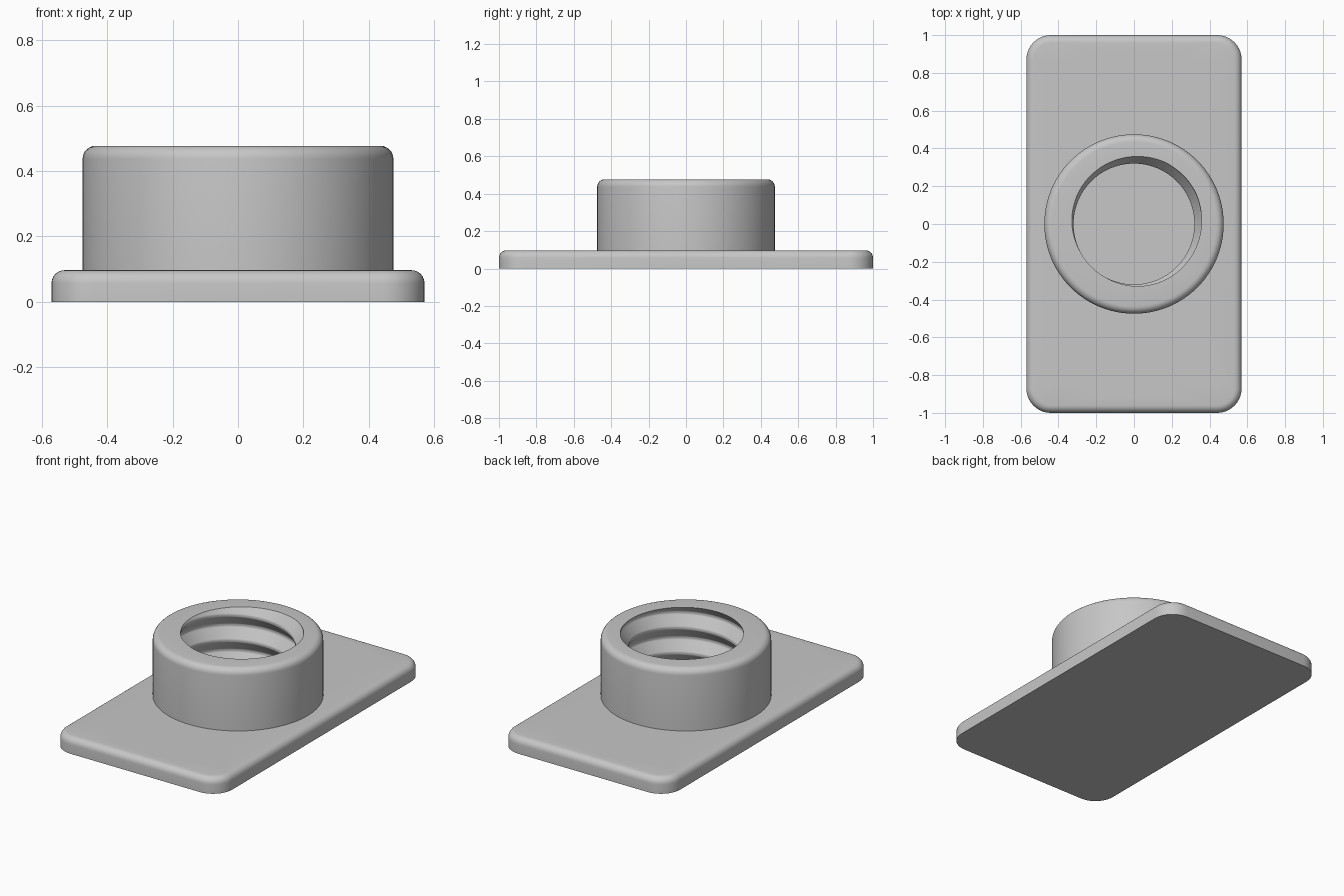
import bpy, bmesh
from math import sin, cos, pi, radians, atan2, sqrt, dist
from mathutils import Vector
from mathutils.geometry import delaunay_2d_cdt

if "Cube" in bpy.data.objects:
    bpy.data.objects.remove(bpy.data.objects["Cube"], do_unlink=True)

grey = bpy.data.materials.new("plain_grey")
grey.use_nodes = True
COLOUR = (0.57, 0.57, 0.57, 1)
grey.diffuse_color = COLOUR
grey.node_tree.nodes["Principled BSDF"].inputs["Base Color"].default_value = COLOUR

PLATE_TOP, SOCKET_TOP = 0.097, 0.477
FILLET_STEPS = 6


def finish(bm, name):
    bmesh.ops.remove_doubles(bm, verts=bm.verts, dist=1e-5)
    bmesh.ops.recalc_face_normals(bm, faces=bm.faces)
    mesh = bpy.data.meshes.new(name)
    bm.to_mesh(mesh)
    bm.free()
    mesh.materials.append(grey)
    obj = bpy.data.objects.new(name, mesh)
    bpy.context.collection.objects.link(obj)
    bpy.ops.object.select_all(action='DESELECT')
    obj.select_set(True)
    bpy.context.view_layer.objects.active = obj
    bpy.ops.object.shade_smooth_by_angle(angle=radians(30))


def bridge(bm, a, b):
    """Join two closed rings of equal length with quads."""
    for i in range(len(a)):
        j = (i + 1) % len(a)
        bm.faces.new((a[i], a[j], b[j], b[i]))


def outline(arcs, offset):
    """Points of a closed outline made of arcs, grown by an offset."""
    points = []
    for cx, cy, r, start, end, count in arcs:
        for i in range(count + 1):
            a = start + (end - start) * i / count
            p = (cx + (r + offset) * cos(a), cy + (r + offset) * sin(a))
            if not points or dist(p, points[-1]) > 1e-4:
                points.append(p)
    return points


def wall(bm, arcs, fillet, side):
    """Upright wall with a rounded top edge; returns its bottom and top outlines."""
    levels = [(0, 0)]
    if fillet:
        for i in range(FILLET_STEPS + 1):
            a = pi / 2 * i / FILLET_STEPS
            levels.append((side * fillet * (1 - cos(a)), PLATE_TOP - fillet * (1 - sin(a))))
    else:
        levels.append((0, PLATE_TOP))
    outlines = [outline(arcs, d) for d, z in levels]
    rings = [[bm.verts.new((x, y, z)) for x, y in points]
             for points, (d, z) in zip(outlines, levels)]
    for lower, upper in zip(rings, rings[1:]):
        bridge(bm, lower, upper)
    return outlines[0], outlines[-1]


def cap(bm, outlines, z):
    """Flat sheet inside the first outline, with the others as holes."""
    points, edges = [], []
    for loop in outlines:
        first, n = len(points), len(loop)
        points += [Vector(p) for p in loop]
        edges += [(first + i, first + (i + 1) % n) for i in range(n)]
    coords, _, faces, *_ = delaunay_2d_cdt(points, edges, [], 2, 1e-6)
    verts = [bm.verts.new((p.x, p.y, z)) for p in coords]
    for face in faces:
        bm.faces.new([verts[i] for i in face])


# Outlines: plate, round screw holes and the two curved windows
def plate_arcs(half_x, half_y, r):
    corners = [(1, 1), (-1, 1), (-1, -1), (1, -1)]
    return [(sx * (half_x - r), sy * (half_y - r), r, k * pi / 2, (k + 1) * pi / 2, 10)
            for k, (sx, sy) in enumerate(corners)]


def hole_arcs(x, y, r):
    return [(x, y, r, 0, 2 * pi * 31 / 32, 31)]


def window_arcs(turn):
    slant = radians(26)
    tip_x, tip_y, tip_r = 0.323, 0.548, 0.045
    toward = atan2(tip_y, tip_x)
    inner_r = sqrt(tip_x ** 2 + tip_y ** 2) - tip_r
    top_x, top_y, top_r = 0.174, 0.84, 0.05
    arcs = [(top_x, top_y, top_r, pi / 2, slant, 6),
            (tip_x, tip_y, tip_r, slant, toward - pi, 10),
            (0, 0, -inner_r, toward + pi, 2 * pi - toward, 24),
            (-tip_x, tip_y, tip_r, 2 * pi - toward, pi - slant, 10),
            (-top_x, top_y, top_r, pi - slant, pi / 2, 6)]
    return [(cx * turn, cy * turn, r * turn, a, b, n) for cx, cy, r, a, b, n in arcs]


# Base plate
bm = bmesh.new()
walls = [wall(bm, plate_arcs(0.57, 1.0, 0.13), 0.04, -1)]
for s in (1, -1):
    # a turned window has negative radii, so its fillet grows the other way
    walls.append(wall(bm, window_arcs(s), 0.03, s))
    for t in (1, -1):
        walls.append(wall(bm, hole_arcs(0.44 * s, 0.81 * t, 0.05), 0, 1))
bottoms, tops = zip(*walls)
cap(bm, bottoms, 0)
cap(bm, tops, PLATE_TOP)
finish(bm, "base_plate")

# Threaded socket
SEGMENTS, ROWS = 96, 100
OUTER, FILLET = 0.475, 0.04
CREST, ROOT, PITCH = 0.32, 0.366, 0.155


def thread_radius(angle, z):
    u = ((z - SOCKET_TOP) / PITCH - angle / (2 * pi) + 0.675) % 1
    if u < 0.1:
        depth = 0
    elif u < 0.5:
        depth = (u - 0.1) / 0.4
    elif u < 0.6:
        depth = 1
    else:
        depth = (1 - u) / 0.4
    return CREST + (ROOT - CREST) * depth


bm = bmesh.new()
angles = [2 * pi * i / SEGMENTS for i in range(SEGMENTS)]


def ring(radius_at, z):
    return [bm.verts.new((radius_at(a) * cos(a), radius_at(a) * sin(a), z)) for a in angles]


rings = [ring(lambda a: OUTER, PLATE_TOP)]
for i in range(FILLET_STEPS + 1):
    b = pi / 2 * i / FILLET_STEPS
    rings.append(ring(lambda a: OUTER - FILLET * (1 - cos(b)), SOCKET_TOP - FILLET * (1 - sin(b))))
for i in range(ROWS + 1):
    z = SOCKET_TOP + (PLATE_TOP - SOCKET_TOP) * i / ROWS
    rings.append(ring(lambda a: thread_radius(a, z), z))
for first, second in zip(rings, rings[1:]):
    bridge(bm, first, second)
finish(bm, "threaded_socket")
